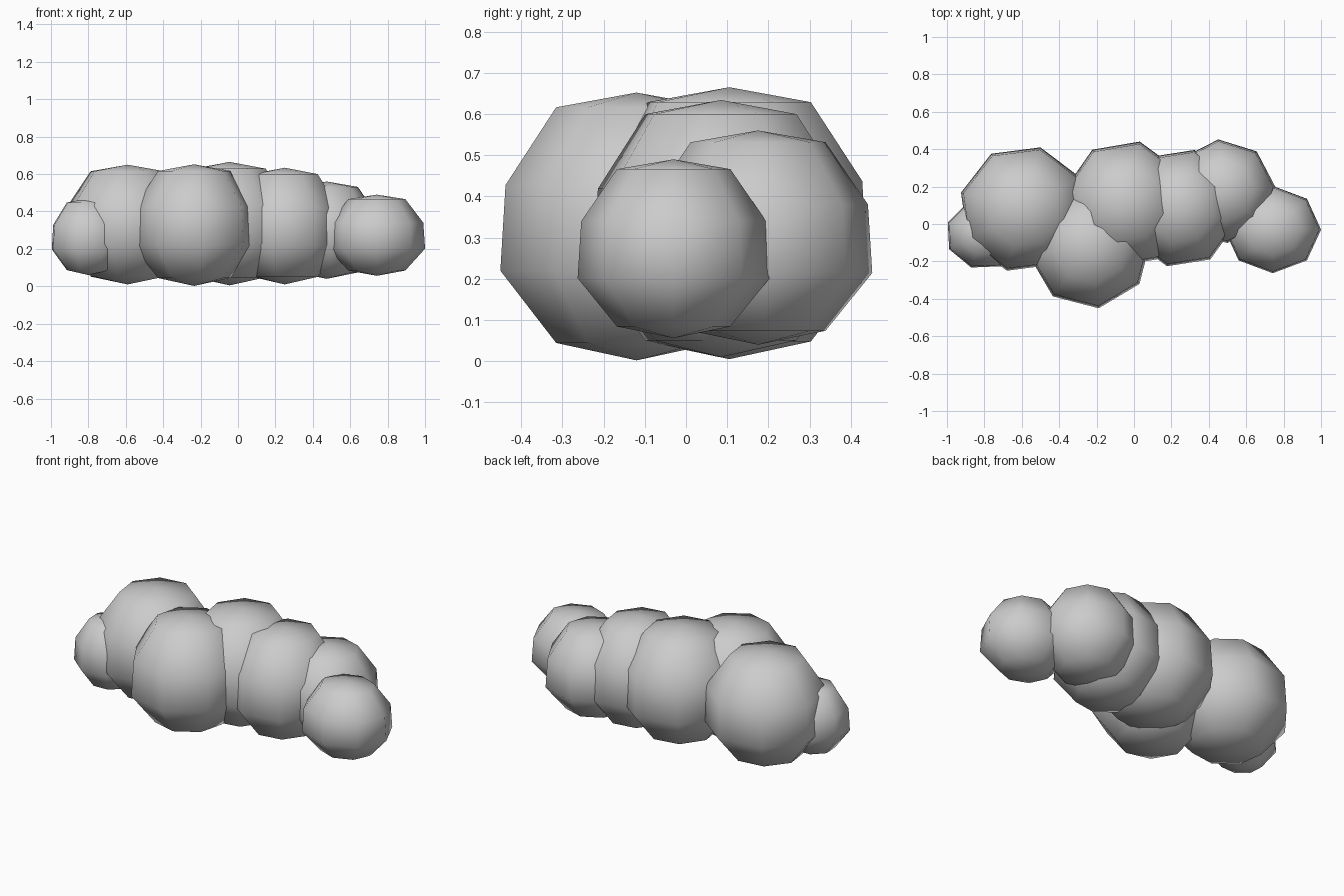
import bpy, bmesh
from math import sin, cos, radians, pi

if "Cube" in bpy.data.objects:
    bpy.data.objects.remove(bpy.data.objects["Cube"])

SEGMENTS = 8
# ring radius and height of a slightly plump low-poly ball, bottom to top
RINGS = [(0.62, -0.87), (1.05, -0.33), (1.01, 0.31), (0.62, 0.89)]


def puff(name, centre, size, turn):
    """Eight-sided, smooth-shaded ball with five bands."""
    bm = bmesh.new()

    def vert(r, z, a=0.0):
        return bm.verts.new((centre[0] + size[0] * r * cos(a),
                             centre[1] + size[1] * r * sin(a),
                             centre[2] + size[2] * z))

    bottom, top = vert(0, -1), vert(0, 1)
    rings = [[vert(r, z, radians(turn) + 2 * pi * i / SEGMENTS)
              for i in range(SEGMENTS)] for r, z in RINGS]
    for i in range(SEGMENTS):
        j = (i + 1) % SEGMENTS
        bm.faces.new((bottom, rings[0][j], rings[0][i]))
        bm.faces.new((top, rings[-1][i], rings[-1][j]))
        for low, high in zip(rings, rings[1:]):
            bm.faces.new((low[i], low[j], high[j], high[i]))
    for f in bm.faces:
        f.smooth = True
    mesh = bpy.data.meshes.new(name)
    bm.to_mesh(mesh)
    bm.free()
    obj = bpy.data.objects.new(name, mesh)
    bpy.context.collection.objects.link(obj)
    return obj


# overlapping puffs from left to right
puff("puff_left_small", (-0.80, -0.055, 0.265), (0.198, 0.18, 0.205), -20)
puff("puff_left_large", (-0.59, 0.08, 0.33), (0.33, 0.325, 0.32), -15)
puff("puff_front", (-0.235, -0.12, 0.327), (0.315, 0.318, 0.325), 8)
puff("puff_centre_back", (-0.045, 0.105, 0.335), (0.32, 0.328, 0.33), -13)
puff("puff_right_middle", (0.25, 0.085, 0.322), (0.293, 0.305, 0.312), -14)
puff("puff_right_back", (0.475, 0.175, 0.30), (0.268, 0.265, 0.26), 5)
puff("puff_right_small", (0.742, -0.03, 0.273), (0.246, 0.222, 0.217), 0)
